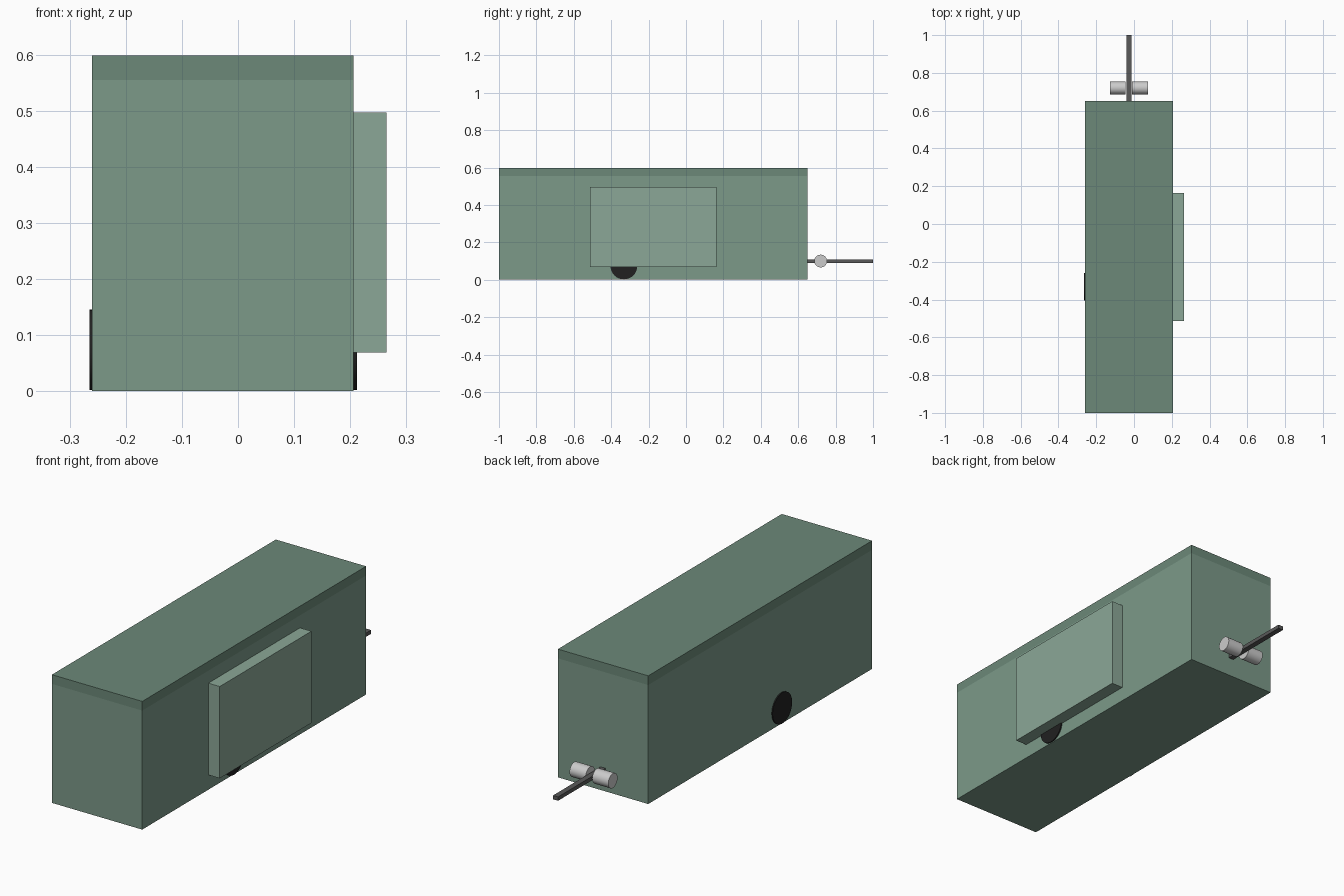
import bpy, bmesh, math
from mathutils import Matrix

if "Cube" in bpy.data.objects:
    bpy.data.objects.remove(bpy.data.objects["Cube"])


def material(name, rgb):
    m = bpy.data.materials.new(name)
    m.diffuse_color = (*rgb, 1)
    m.use_nodes = True
    m.node_tree.nodes["Principled BSDF"].inputs["Base Color"].default_value = m.diffuse_color
    return m


GREEN = material("body_green", (0.20, 0.32, 0.25))
DARK_GREEN = material("roof_green", (0.15, 0.25, 0.19))
PALE_GREEN = material("panel_green", (0.26, 0.39, 0.31))
RUBBER = material("rubber", (0.015, 0.015, 0.015))
STEEL = material("dark_steel", (0.10, 0.10, 0.10))


def finish(name, bm, *mats):
    me = bpy.data.meshes.new(name)
    bm.to_mesh(me)
    bm.free()
    ob = bpy.data.objects.new(name, me)
    bpy.context.collection.objects.link(ob)
    for m in mats:
        me.materials.append(m)
    return ob


def box_mesh(lo, hi):
    bm = bmesh.new()
    size = [b - a for a, b in zip(lo, hi)]
    mid = [(a + b) / 2 for a, b in zip(lo, hi)]
    bmesh.ops.create_cube(bm, size=1, matrix=Matrix.Translation(mid) @ Matrix.Diagonal((*size, 1)))
    return bm


def x_cylinder(name, x0, x1, y, z, r, sides, *mats):
    bm = bmesh.new()
    place = Matrix.Translation(((x0 + x1) / 2, y, z)) @ Matrix.Rotation(math.pi / 2, 4, 'Y')
    bmesh.ops.create_cone(bm, cap_ends=True, segments=sides, radius1=r, radius2=r,
                          depth=x1 - x0, matrix=place)
    ob = finish(name, bm, *mats)
    bpy.context.view_layer.objects.active = ob
    ob.select_set(True)
    bpy.ops.object.shade_smooth_by_angle(angle=math.radians(35))
    ob.select_set(False)
    return ob


# Main body, with a darker roof band cut into the top of the shell
bm = box_mesh((-0.26, -1.0, 0.0), (0.206, 0.65, 0.598))
bmesh.ops.bisect_plane(bm, geom=bm.verts[:] + bm.edges[:] + bm.faces[:],
                       plane_co=(0, 0, 0.555), plane_no=(0, 0, 1))
for f in bm.faces:
    f.material_index = int(f.calc_center_median().z > 0.555)
finish("trailer_body", bm, GREEN, DARK_GREEN)

# Raised panel on the right side
finish("side_panel", box_mesh((0.206, -0.513, 0.069), (0.265, 0.163, 0.497)), PALE_GREEN)

# Wheels, mostly sunk into the body
WHEEL_Y, WHEEL_R = -0.332, 0.072
x_cylinder("left_wheel", -0.265, -0.215, WHEEL_Y, 0.074, WHEEL_R, 32, RUBBER)
x_cylinder("right_wheel", 0.162, 0.212, WHEEL_Y, 0.074, WHEEL_R, 32, RUBBER)

# Tow bar and the two gas bottles lying either side of it
BAR_X = -0.027
finish("tow_bar", box_mesh((BAR_X - 0.013, 0.65, 0.09), (BAR_X + 0.013, 1.0, 0.108)), STEEL)
for side, a, b in (("left", -0.1, -0.017), ("right", 0.017, 0.1)):
    x_cylinder(side + "_gas_bottle", BAR_X + a, BAR_X + b, 0.72, 0.1, 0.034, 32)
